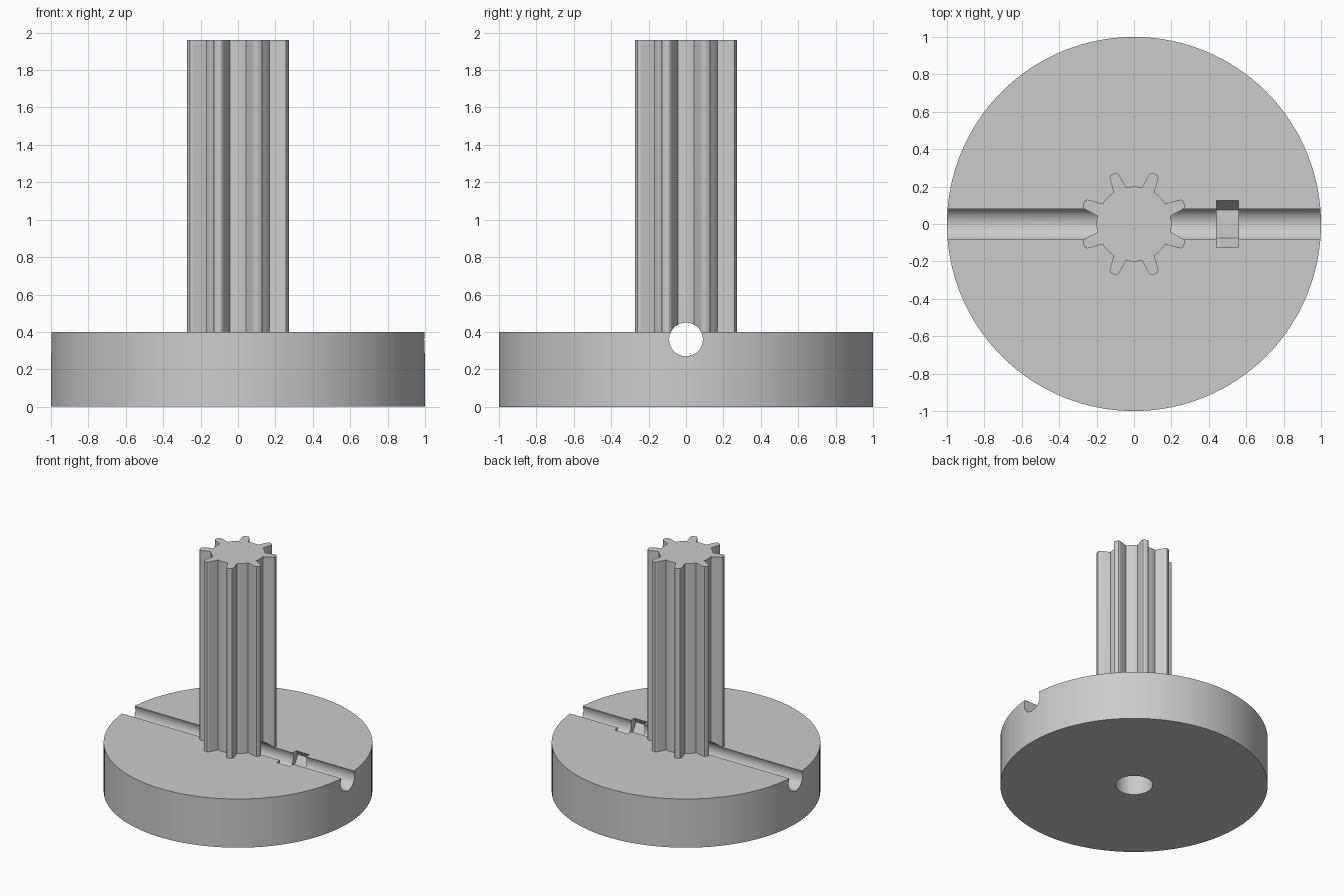
import bpy, bmesh
from math import sin, cos, pi, asin, sqrt, radians
from mathutils import Matrix, Vector

if "Cube" in bpy.data.objects:
    bpy.data.objects.remove(bpy.data.objects["Cube"])

GREY = (0.6, 0.6, 0.6, 1)
mat = bpy.data.materials.new("plain grey")
mat.use_nodes = True
mat.diffuse_color = GREY
mat.node_tree.nodes["Principled BSDF"].inputs["Base Color"].default_value = GREY


def prism(name, outline, height, matrix):
    """Extrude a flat outline upward, then place it."""
    bm = bmesh.new()
    face = bm.faces.new([bm.verts.new((x, y, 0)) for x, y in outline])
    top = bmesh.ops.extrude_face_region(bm, geom=[face])["geom"]
    verts = [g for g in top if isinstance(g, bmesh.types.BMVert)]
    bmesh.ops.translate(bm, verts=verts, vec=(0, 0, height))
    bmesh.ops.transform(bm, verts=bm.verts[:], matrix=matrix)
    bmesh.ops.recalc_face_normals(bm, faces=bm.faces[:])
    mesh = bpy.data.meshes.new(name)
    bm.to_mesh(mesh)
    bm.free()
    mesh.materials.append(mat)
    obj = bpy.data.objects.new(name, mesh)
    bpy.context.collection.objects.link(obj)
    return obj


def ring(radius, sides):
    return [(radius * cos(2 * pi * i / sides), radius * sin(2 * pi * i / sides))
            for i in range(sides)]


def spline_outline(teeth=8, root=0.2, base_half=0.035):
    """Round core with slightly tapered, round-cornered teeth."""
    half = [(sqrt(root ** 2 - base_half ** 2), base_half), (0.268, 0.028),
            (0.28, 0.025), (0.287, 0.019), (0.29, 0.01)]
    tooth = [(r, -t) for r, t in half] + half[::-1]
    pitch = 2 * pi / teeth
    edge = asin(base_half / root)
    points = []
    for k in range(teeth):
        a = pitch * (k + 0.5)
        points += [(r * cos(a) - t * sin(a), r * sin(a) + t * cos(a)) for r, t in tooth]
        for j in range(1, 8):
            b = a + edge + (pitch - 2 * edge) * j / 8
            points.append((root * cos(b), root * sin(b)))
    return points


def along_x(start, z):
    return Matrix.Translation(Vector((start, 0, z))) @ Matrix.Rotation(pi / 2, 4, 'Y')


def up_from(z):
    return Matrix.Translation(Vector((0, 0, z)))


# Solid parts
body = prism("splined_hub", ring(1, 128), 0.4, up_from(0))
shaft = prism("splined_shaft", spline_outline(), 1.76, up_from(0.2))

# Cutters: cross hole that leaves a groove, hexagonal nut pocket, shaft bore
screw_hole = prism("screw_hole_cutter", ring(0.09, 48), 2.4, along_x(-1.2, 0.36))
hexagon = [(y, x) for x, y in ring(0.15, 6)]
nut_pocket = prism("nut_pocket_cutter", hexagon, 0.12, along_x(0.44, 0.36))
bore = prism("bore_cutter", ring(0.14, 64), 1.0, up_from(-0.05))

steps = [(shaft, 'UNION'), (screw_hole, 'DIFFERENCE'),
         (nut_pocket, 'DIFFERENCE'), (bore, 'DIFFERENCE')]
for tool, operation in steps:
    mod = body.modifiers.new(tool.name, 'BOOLEAN')
    mod.operation = operation
    mod.solver = 'EXACT'
    mod.object = tool
    tool.hide_render = True

# Bake the cuts and remove the tools
bpy.context.view_layer.update()
evaluated = body.evaluated_get(bpy.context.evaluated_depsgraph_get())
result = bpy.data.meshes.new_from_object(evaluated)
body.modifiers.clear()
body.data = result
for tool, operation in steps:
    bpy.data.objects.remove(tool)

# Smooth round walls, crisp edges
bpy.ops.object.select_all(action='DESELECT')
body.select_set(True)
bpy.context.view_layer.objects.active = body
bpy.ops.object.shade_smooth_by_angle(angle=radians(28))
